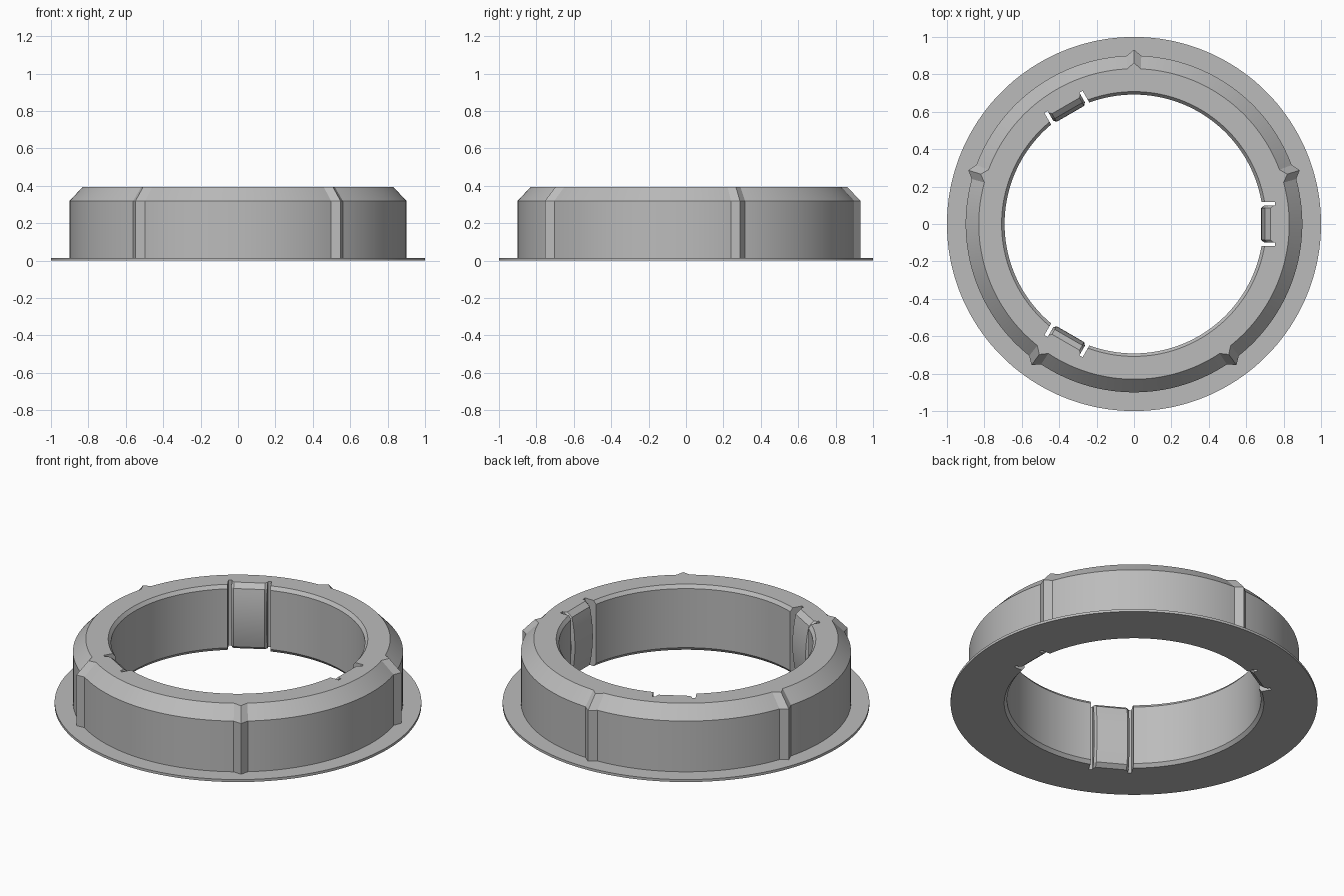
import bpy, bmesh, math
from mathutils import Matrix

if "Cube" in bpy.data.objects:
    bpy.data.objects.remove(bpy.data.objects["Cube"])

grey = bpy.data.materials.new("light grey")
grey.diffuse_color = (0.5, 0.5, 0.5, 1)
grey.use_nodes = True
grey.node_tree.nodes["Principled BSDF"].inputs["Base Color"].default_value = grey.diffuse_color

TOP, SHOULDER, FLANGE = 0.395, 0.32, 0.015
RIDGES = [18 + 72 * i for i in range(5)]
TABS = [0, 120, 240]


def make_object(name, bm):
    bmesh.ops.recalc_face_normals(bm, faces=bm.faces[:])
    mesh = bpy.data.meshes.new(name)
    bm.to_mesh(mesh)
    bm.free()
    mesh.materials.append(grey)
    obj = bpy.data.objects.new(name, mesh)
    bpy.context.collection.objects.link(obj)
    return obj


def smooth(obj):
    bpy.ops.object.select_all(action='DESELECT')
    obj.select_set(True)
    bpy.context.view_layer.objects.active = obj
    bpy.ops.object.shade_smooth_by_angle(angle=math.radians(20))


def loft(bm, sections, closed):
    """Bridge closed cross-sections; cap the ends when not closed."""
    rows = [[bm.verts.new(p) for p in s] for s in sections]
    n = len(rows[0])
    for i in range(len(rows) if closed else len(rows) - 1):
        a, b = rows[i], rows[(i + 1) % len(rows)]
        for j in range(n):
            k = (j + 1) % n
            bm.faces.new((a[j], a[k], b[k], b[j]))
    if not closed:
        bm.faces.new(rows[0])
        bm.faces.new(rows[-1])


# Flanged ring body: revolved profile pushed outward at five pointed ridges
angles = [a for a in range(0, 360, 2)
          if min(abs((a - r + 180) % 360 - 180) for r in RIDGES) > 2.6]
angles = sorted([(a, 0) for a in angles]
                + [((r + d) % 360, 0.032 if d == 0 else 0)
                   for r in RIDGES for d in (-2.5, 0, 2.5)])
sections = []
for deg, out in angles:
    profile = [(0.708, 0), (1.0, 0), (1.0, FLANGE), (0.9 + out, FLANGE),
               (0.9 + out, SHOULDER), (0.83 + out, TOP), (0.708, TOP),
               (0.692, TOP - 0.02), (0.692, 0.02)]
    c, s = math.cos(math.radians(deg)), math.sin(math.radians(deg))
    sections.append([(r * c, r * s, z) for r, z in profile])
bm = bmesh.new()
loft(bm, sections, True)
body = make_object("ring_body", bm)

# Pockets that leave the narrow slots either side of each tab
bm = bmesh.new()
for deg in TABS:
    m = (Matrix.Rotation(math.radians(deg), 4, 'Z')
         @ Matrix.Translation((0.652, 0, 0.2))
         @ Matrix.Diagonal((0.204, 0.236, 0.8, 1)))
    bmesh.ops.create_cube(bm, size=1, matrix=m)
cutter = make_object("pocket_cutter", bm)
cutter.hide_render = True
mod = body.modifiers.new("pockets", 'BOOLEAN')
mod.operation, mod.solver, mod.object = 'DIFFERENCE', 'EXACT', cutter
bpy.context.view_layer.objects.active = body
bpy.ops.object.modifier_apply(modifier=mod.name)
bpy.data.objects.remove(cutter)
smooth(body)

# Gripping tabs: inner face bulges gently towards the centre
bulge = []
for i in range(13):
    t = -1 + i / 6
    bulge.append((0.68 + 0.02 * t * t, 0.195 + 0.175 * t))
profile = [(0.76, 0), (0.725, 0)] + bulge + [(0.73, TOP), (0.76, TOP)]
for n, deg in enumerate(TABS):
    bm = bmesh.new()
    sections = []
    for y, inset in ((-0.098, 0.015), (-0.085, 0), (0.085, 0), (0.098, 0.015)):
        sections.append([(x + (inset if x < 0.74 else 0), y, z) for x, z in profile])
    loft(bm, sections, False)
    bm.transform(Matrix.Rotation(math.radians(deg), 4, 'Z'))
    smooth(make_object(f"grip_tab_{n + 1}", bm))
